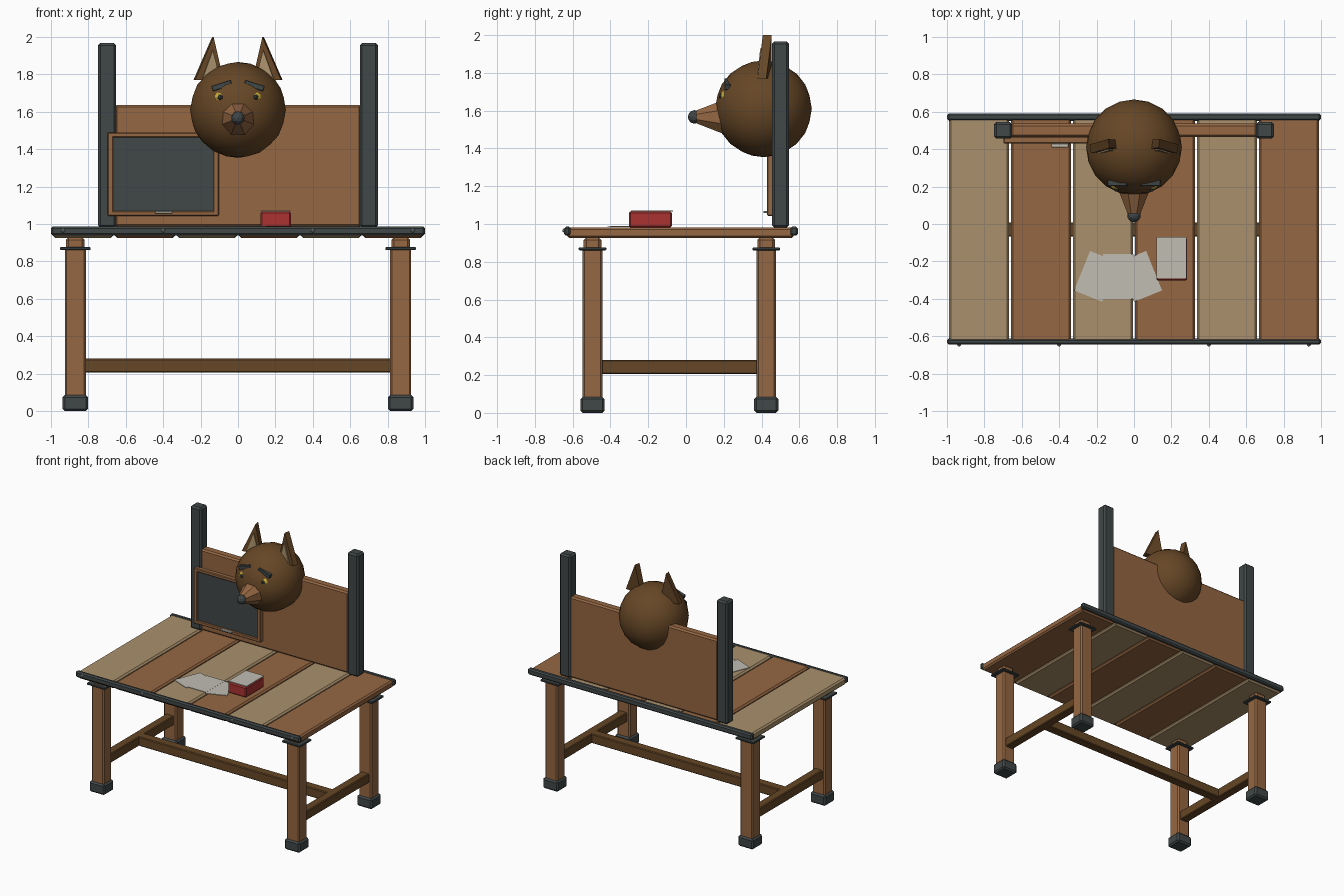
import bpy, bmesh, math
from mathutils import Vector, Matrix

if "Cube" in bpy.data.objects:
    bpy.data.objects.remove(bpy.data.objects["Cube"])


def material(name, r, g, b):
    m = bpy.data.materials.new(name)
    m.use_nodes = True
    m.diffuse_color = (r, g, b, 1)
    m.node_tree.nodes["Principled BSDF"].inputs["Base Color"].default_value = (r, g, b, 1)
    return m


OAK = material("oak brown", 0.30, 0.135, 0.055)
TAN = material("pale wood", 0.40, 0.28, 0.15)
DARK = material("dark brown", 0.133, 0.062, 0.019)
IRON = material("iron grey", 0.052, 0.063, 0.065)
RED = material("book red", 0.40, 0.032, 0.03)
PAPER = material("paper white", 0.53, 0.51, 0.45)
YELLOW = material("eye yellow", 0.58, 0.42, 0.04)
STEEL = material("rivet steel", 0.32, 0.33, 0.33)


def finish(name, bm, mat, smooth=None):
    bmesh.ops.recalc_face_normals(bm, faces=bm.faces)
    mesh = bpy.data.meshes.new(name)
    bm.to_mesh(mesh)
    bm.free()
    mesh.materials.append(mat)
    ob = bpy.data.objects.new(name, mesh)
    bpy.context.collection.objects.link(ob)
    if smooth:
        bpy.ops.object.select_all(action='DESELECT')
        bpy.context.view_layer.objects.active = ob
        ob.select_set(True)
        bpy.ops.object.shade_smooth_by_angle(angle=math.radians(smooth))
    return ob


def box(name, xs, ys, zs, mat, bevel=0.01, turn=None):
    """Chamfered block given by its extents, optionally rotated on its centre."""
    size = [b - a for a, b in (xs, ys, zs)]
    centre = Vector([(a + b) / 2 for a, b in (xs, ys, zs)])
    bm = bmesh.new()
    bmesh.ops.create_cube(bm, size=1, matrix=Matrix.Diagonal((*size, 1)))
    if bevel:
        bmesh.ops.bevel(bm, geom=bm.edges[:], offset=bevel, segments=1, affect='EDGES')
    if turn:
        bmesh.ops.transform(bm, matrix=turn, verts=bm.verts)
    bmesh.ops.translate(bm, vec=centre, verts=bm.verts)
    return finish(name, bm, mat)


def around(c, half):
    return (c - half, c + half)


def ball(name, centre, radius, mat, detail=2, smooth=None):
    bm = bmesh.new()
    bmesh.ops.create_icosphere(bm, subdivisions=detail, radius=radius,
                               matrix=Matrix.Translation(centre))
    return finish(name, bm, mat, smooth)


def prism(name, outline, y0, y1, mat, lean, turn):
    """Outline in x, z extruded along y, leaned back, turned on its middle."""
    bm = bmesh.new()
    mid = sum(p[0] for p in outline) / len(outline)
    low = min(p[1] for p in outline)
    rows = [[bm.verts.new((x, y + (z - low) * lean, z)) for x, z in outline] for y in (y0, y1)]
    bm.faces.new(rows[0])
    bm.faces.new(rows[1][::-1])
    for i in range(len(outline)):
        j = (i + 1) % len(outline)
        bm.faces.new((rows[0][i], rows[0][j], rows[1][j], rows[1][i]))
    bmesh.ops.rotate(bm, cent=(mid, 0.415, 0), verts=bm.verts, matrix=Matrix.Rotation(turn, 3, 'Z'))
    return finish(name, bm, mat)


SIDES = (("left", 1), ("right", -1))

# Legs with iron feet and collars
for side, s in SIDES:
    for end, y in (("front", -0.495), ("back", 0.425)):
        x = 0.87 * s
        tag = f"{end}_{side}"
        box(f"leg_{tag}", around(x, 0.056), around(y, 0.052), (0.04, 0.87), OAK)
        box(f"leg_cap_{tag}", around(x, 0.05), around(y, 0.047), (0.86, 0.93), OAK, 0.015)
        box(f"collar_{tag}", around(x, 0.082), around(y, 0.073), (0.86, 0.876), IRON, 0.004)
        box(f"foot_{tag}", around(x, 0.068), around(y, 0.064), (0, 0.085), IRON, 0.012)
    box(f"side_stretcher_{side}", around(0.87 * s, 0.035), (-0.46, 0.39), (0.205, 0.28), DARK, 0.006)
box("long_stretcher", (-0.86, 0.86), around(-0.03, 0.037), (0.205, 0.28), DARK, 0.006)

# Tabletop planks in alternating wood
pitch = 1.99 / 6
for i in range(6):
    x = -0.995 + pitch * (i + 0.5)
    box(f"plank_{i + 1}", around(x, pitch / 2 - 0.005), (-0.63, 0.57), (0.925, 0.982),
        OAK if i % 2 else TAN, 0.012)

# Iron edge strips and rivets
box("front_strip", (-1, 1), (-0.645, -0.612), (0.938, 0.987), IRON)
box("back_strip", (-1, 1), (0.552, 0.592), (0.938, 0.987), IRON)
for i, x in enumerate((-0.935, -0.4, 0.4, 0.935)):
    ball(f"rivet_{i + 1}", (x, -0.643, 0.965), 0.013, STEEL, 1)

# Posts and back board
for side, s in SIDES:
    box(f"post_{side}", around(0.7 * s, 0.049), (0.456, 0.546), (0.98, 1.967), IRON, 0.013)
box("back_board", (-0.66, 0.66), (0.465, 0.537), (0.985, 1.637), OAK, 0.012)

# Chalkboard: frame bars, slate and chalk
for name, xs, zs in (("top", (-0.697, -0.102), (1.463, 1.49)),
                     ("bottom", (-0.697, -0.102), (1.043, 1.07)),
                     ("left", (-0.132, -0.102), (1.06, 1.475)),
                     ("right", (-0.697, -0.667), (1.06, 1.475))):
    box(f"slate_frame_{name}", xs, (0.43, 0.468), zs, OAK, 0.005)
box("slate", (-0.675, -0.125), (0.443, 0.466), (1.06, 1.475), IRON, 0)
box("chalk", (-0.445, -0.35), (0.41, 0.432), (1.057, 1.07), PAPER, 0.003)

# Fanned paper sheets
for i, (x, a) in enumerate(((-0.2025, -22), (-0.085, 0), (0.0325, 22))):
    z = 0.984 + 0.001 * (i % 2)
    box(f"sheet_{i + 1}", around(x, 0.081), around(-0.28, 0.114 + 0.006 * (i % 2)),
        (z, z + 0.004), PAPER, 0, Matrix.Rotation(math.radians(a), 4, 'Z'))

# Red book with a pale top
box("book", (0.12, 0.284), (-0.303, -0.074), (0.982, 1.066), RED, 0.008)
box("book_top", (0.12, 0.281), (-0.292, -0.07), (1.066, 1.072), PAPER, 0)

# Mounted animal head
ball("head", (0, 0.41, 1.61), 0.256, DARK, 3, 40)
bm = bmesh.new()
bmesh.ops.create_cone(bm, cap_ends=True, segments=8, radius1=0.117, radius2=0.037, depth=0.19,
                      matrix=Matrix.Translation((0, 0.15, 1.567))
                      @ Matrix.Rotation(math.pi / 2, 4, 'X')
                      @ Matrix.Rotation(math.pi / 8, 4, 'Z'))
finish("snout", bm, OAK)
ball("nose", (0, 0.045, 1.567), 0.036, IRON, 2)

for side, s in SIDES:
    ball(f"eye_{side}", (0.095 * s, 0.217, 1.675), 0.036, YELLOW, 2)
    ball(f"pupil_{side}", (0.095 * s, 0.187, 1.677), 0.016, IRON, 1)
    box(f"brow_{side}", around(0.087 * s, 0.054), (0.203, 0.236), around(1.74, 0.015), IRON, 0.003,
        Matrix.Rotation(math.radians(18 * s), 4, 'Y'))
    outer = [(0.235 * s, 1.77), (0.08 * s, 1.77), (0.132 * s, 2.0)]
    inner = [(0.195 * s, 1.778), (0.1 * s, 1.778), (0.138 * s, 1.93)]
    prism(f"ear_{side}", outer, 0.392, 0.44, DARK, 0.05, -0.17 * s)
    prism(f"ear_lining_{side}", inner, 0.384, 0.393, TAN, 0.05, -0.17 * s)
